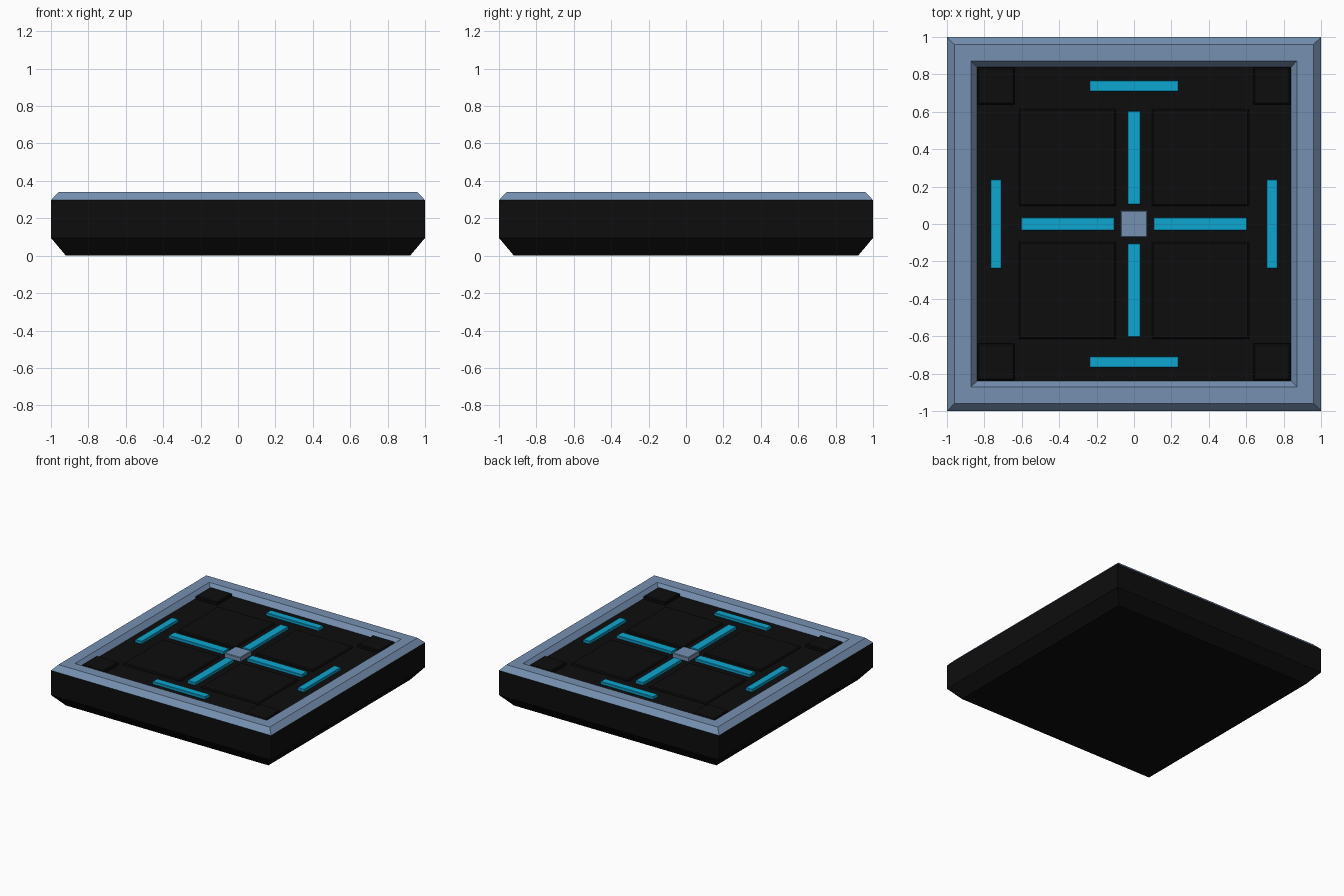
import bpy, bmesh

if "Cube" in bpy.data.objects:
    bpy.data.objects.remove(bpy.data.objects["Cube"])


def material(name, rgb):
    m = bpy.data.materials.new(name)
    m.diffuse_color = (*rgb, 1)
    m.use_nodes = True
    m.node_tree.nodes["Principled BSDF"].inputs["Base Color"].default_value = m.diffuse_color
    return m


BLACK = material("black", (0.004, 0.004, 0.004))
STEEL = material("steel blue", (0.18, 0.28, 0.44))
CYAN = material("cyan", (0.004, 0.38, 0.63))


def finish(name, bm, mats):
    bmesh.ops.recalc_face_normals(bm, faces=bm.faces)
    me = bpy.data.meshes.new(name)
    bm.to_mesh(me)
    bm.free()
    for m in mats:
        me.materials.append(m)
    ob = bpy.data.objects.new(name, me)
    bpy.context.collection.objects.link(ob)
    return ob


def stack(name, profile, mats, rule=lambda i: 0, cx=0, cy=0):
    """Loft rectangles (half x, half y, z) and cap both ends."""
    bm = bmesh.new()
    rings = [[bm.verts.new((cx + sx * hx, cy + sy * hy, z))
              for sx, sy in ((-1, -1), (1, -1), (1, 1), (-1, 1))]
             for hx, hy, z in profile]
    for i, (a, b) in enumerate(zip(rings, rings[1:])):
        for k in range(4):
            n = (k + 1) % 4
            bm.faces.new((a[k], a[n], b[n], b[k])).material_index = rule(i)
    bm.faces.new(rings[0][::-1])
    bm.faces.new(rings[-1])
    return finish(name, bm, mats)


def plate(name, cx, cy, hx, hy, top, bevel, mat):
    stack(name, [(hx, hy, 0.29), (hx, hy, top - bevel),
                 (hx - bevel, hy - bevel, top)], [mat], cx=cx, cy=cy)


# tile body with chamfered foot, raised steel rim and recessed floor
outline = [(0.92, 0), (1, 0.095), (1, 0.297), (0.96, 0.34), (0.872, 0.34), (0.84, 0.30)]
stack("tile_body", [(r, r, z) for r, z in outline], [BLACK, STEEL],
      rule=lambda i: int(i >= 2))

# four floor panels and four corner pads
for sx in (-1, 1):
    for sy in (-1, 1):
        plate("floor_panel", sx * 0.355, sy * 0.355, 0.26, 0.26, 0.312, 0.008, BLACK)
        plate("corner_pad", sx * 0.738, sy * 0.738, 0.098, 0.098, 0.325, 0.006, BLACK)

# glowing strips: cross arms and outer bars
for s in (-1, 1):
    plate("cross_strip_y", 0, s * 0.355, 0.036, 0.25, 0.322, 0.003, CYAN)
    plate("cross_strip_x", s * 0.355, 0, 0.25, 0.036, 0.322, 0.003, CYAN)
    plate("outer_strip_x", 0, s * 0.738, 0.239, 0.03, 0.322, 0.003, CYAN)
    plate("outer_strip_y", s * 0.738, 0, 0.03, 0.239, 0.322, 0.003, CYAN)

# centre stud
plate("centre_stud", 0, 0, 0.072, 0.072, 0.335, 0.004, STEEL)
